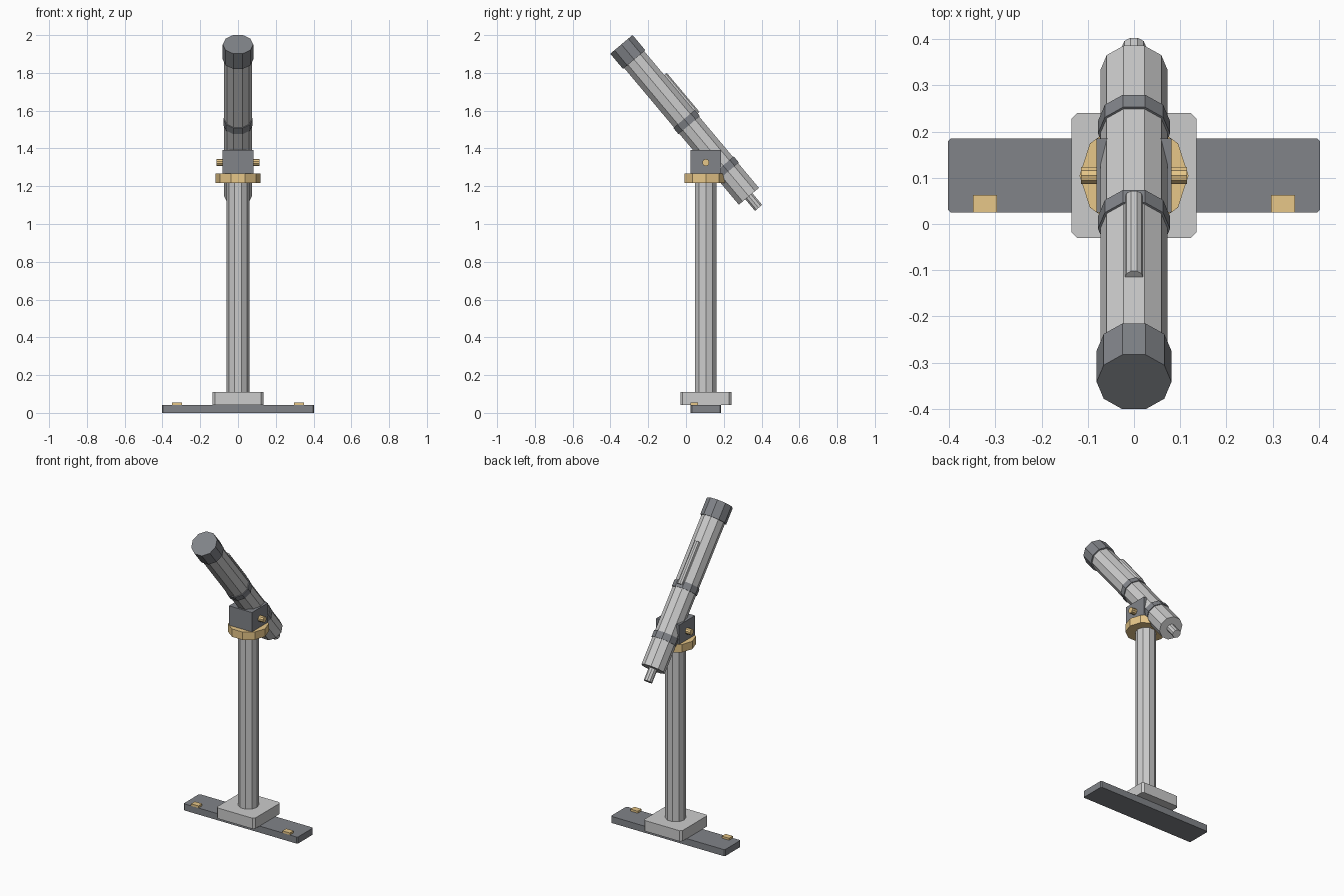
import bpy, bmesh
from math import sin, cos, pi, radians
from mathutils import Vector

if "Cube" in bpy.data.objects:
    bpy.data.objects.remove(bpy.data.objects["Cube"])

def material(name, rgb):
    m = bpy.data.materials.new(name)
    m.diffuse_color = (*rgb, 1)
    m.use_nodes = True
    m.node_tree.nodes["Principled BSDF"].inputs["Base Color"].default_value = m.diffuse_color
    return m

BRASS = material("brass", (0.80, 0.57, 0.25))
DARK = material("dark_grey", (0.22, 0.23, 0.25))
CY = 0.105  # stand centre in y

def finish(name, bm, mat):
    bmesh.ops.recalc_face_normals(bm, faces=bm.faces)
    me = bpy.data.meshes.new(name)
    bm.to_mesh(me)
    bm.free()
    ob = bpy.data.objects.new(name, me)
    bpy.context.collection.objects.link(ob)
    if mat:
        me.materials.append(mat)
    return ob

def prism(name, a, b, r, mat=None, n=10):
    """Flat-sided cylinder from a to b with a corner on the x axis."""
    a, b = Vector(a), Vector(b)
    d = (b - a).normalized()
    u = Vector((0, 0, 1)) if abs(d.x) > 0.9 else Vector((1, 0, 0))
    v = d.cross(u)
    bm = bmesh.new()
    rings = [[bm.verts.new(p + r * (cos(2 * pi * i / n) * u + sin(2 * pi * i / n) * v))
              for i in range(n)] for p in (a, b)]
    for ring in rings:
        bm.faces.new(ring)
    for i in range(n):
        j = (i + 1) % n
        bm.faces.new((rings[0][i], rings[0][j], rings[1][j], rings[1][i]))
    return finish(name, bm, mat)

def box(name, x, y, z, mat=None, chamfer=0):
    """Box from (min, max) ranges, optionally with chamfered upright corners."""
    bm = bmesh.new()
    bmesh.ops.create_cube(bm, size=1)
    for vert in bm.verts:
        vert.co = [r[0] + (c + 0.5) * (r[1] - r[0]) for c, r in zip(vert.co, (x, y, z))]
    if chamfer:
        upright = [e for e in bm.edges if abs(e.verts[0].co.z - e.verts[1].co.z) > 1e-4]
        bmesh.ops.bevel(bm, geom=upright, offset=chamfer, segments=1, affect='EDGES')
    return finish(name, bm, mat)

# Stand: foot plank, brass pads, plate, column
box("foot_plank", (-0.403, 0.403), (CY - 0.08, CY + 0.08), (0, 0.042), DARK, 0.006)
for side, x in (("left", -0.323), ("right", 0.323)):
    box("foot_pad_" + side, (x - 0.026, x + 0.026), (0.025, 0.063), (0.04, 0.055), BRASS)
box("base_plate", (-0.135, 0.135), (CY - 0.135, CY + 0.135), (0.042, 0.11), None, 0.012)
prism("column", (0, CY, 0.11), (0, CY, 1.22), 0.06)

# Swivel head
prism("swivel_disc", (0, CY, 1.218), (0, CY, 1.268), 0.118, BRASS)
box("head_block", (-0.081, 0.081), (CY - 0.08, CY + 0.08), (1.268, 1.392), DARK)
prism("pivot_pin", (-0.115, CY, 1.325), (0.115, CY, 1.325), 0.019, BRASS)

# Telescope: positions measured along the tilted axis from the front cap
TILT = radians(50)
ORIGIN = Vector((0, -0.342, 1.951))
ALONG = Vector((0, cos(TILT), -sin(TILT)))
OUT = Vector((0, sin(TILT), cos(TILT)))

def tube(name, t0, t1, r, mat=None, lift=0):
    p = ORIGIN + OUT * lift
    return prism(name, p + ALONG * t0, p + ALONG * t1, r, mat)

tube("dew_cap", 0, 0.105, 0.081, DARK)
tube("main_tube", 0.1, 1.05, 0.073)
tube("upper_ring", 0.516, 0.558, 0.078, DARK)
tube("lower_ring", 0.837, 0.879, 0.078, DARK)
tube("finder", 0.27, 0.54, 0.02, None, 0.068)
tube("eyepiece", 1.04, 1.13, 0.026)
